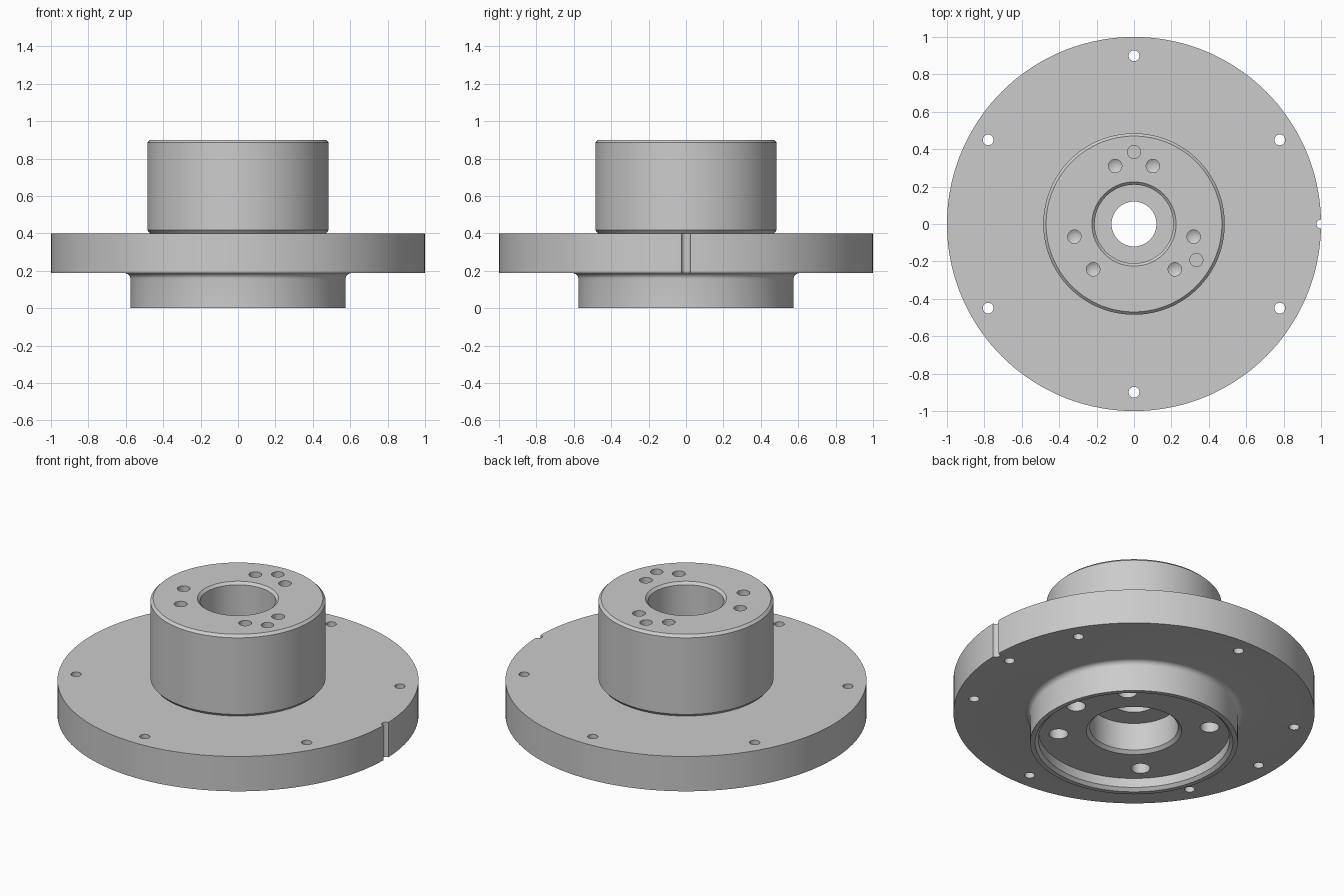
import bpy, bmesh
from math import cos, sin, radians, pi

if "Cube" in bpy.data.objects:
    bpy.data.objects.remove(bpy.data.objects["Cube"])

steel = bpy.data.materials.new("steel_grey")
steel.diffuse_color = (0.6, 0.6, 0.6, 1)
steel.use_nodes = True
steel.node_tree.nodes["Principled BSDF"].inputs["Base Color"].default_value = steel.diffuse_color


def lathe(bm, profile, steps, center=(0, 0), closed=False):
    """Spin an (r, z) profile around a vertical axis through center."""
    cx, cy = center
    vs = [bm.verts.new((cx + r, cy, z)) for r, z in profile]
    es = [bm.edges.new(p) for p in zip(vs, vs[1:])]
    if closed:
        es.append(bm.edges.new((vs[-1], vs[0])))
    bmesh.ops.spin(bm, geom=vs + es, cent=(cx, cy, 0), axis=(0, 0, 1),
                   angle=2 * pi, steps=steps, use_duplicate=False)


def finish(bm, name):
    bmesh.ops.remove_doubles(bm, verts=bm.verts, dist=1e-5)
    bmesh.ops.recalc_face_normals(bm, faces=bm.faces)
    mesh = bpy.data.meshes.new(name)
    bm.to_mesh(mesh)
    bm.free()
    obj = bpy.data.objects.new(name, mesh)
    bpy.context.collection.objects.link(obj)
    mesh.materials.append(steel)
    return obj


def polar(r, deg):
    return r * cos(radians(deg)), r * sin(radians(deg))


# Flanged hub body: one closed cross-section spun around z
fillet = [(0.605 - 0.03 * cos(radians(a)), 0.157 + 0.03 * sin(radians(a)))
          for a in range(0, 91, 15)]
section = [
    (0.575, 0.0), *fillet,                                   # lower spigot
    (1.0, 0.187), (1.0, 0.40),                               # flange
    (0.47, 0.40), (0.485, 0.417), (0.485, 0.885), (0.47, 0.90),  # upper hub
    (0.225, 0.90), (0.21, 0.885), (0.21, 0.37),              # upper bore
    (0.12, 0.37), (0.12, 0.262),                             # small through hole
    (0.245, 0.262), (0.245, 0.093), (0.264, 0.075),          # lower bore
    (0.53, 0.075), (0.53, 0.018), (0.548, 0.0),              # bottom recess
]
bm = bmesh.new()
lathe(bm, section, 144, closed=True)
hub = finish(bm, "flanged_hub")

# All drilled holes gathered into one cutter
bm = bmesh.new()


def drill(center, radius, z_open, z_end, tip=0.0):
    lathe(bm, [(0, z_open), (radius, z_open), (radius, z_end), (0, z_end + tip)],
          24, center)


for k in range(6):                                  # flange bolt holes
    drill(polar(0.9, 30 + 60 * k), 0.029, 0.1, 0.5)
for a in (0, 180):                                  # blind holes under the flange
    drill(polar(0.9, a), 0.029, 0.1, 0.32, 0.015)
drill((1.0, 0.0), 0.024, 0.1, 0.5)                  # rim notch
for a in (90, 210, 330):                            # paired tapped holes in the hub top
    for d in (-18, 18):
        drill(polar(0.326, a + d), 0.036, 1.0, 0.65, -0.022)
for a in (90, -30):                                 # flat dowel holes in the hub top
    drill(polar(0.385, a), 0.035, 1.0, 0.7)
for a in (0, 45, 135, 225, 315):                    # blind holes in the bottom recess
    drill(polar(0.42, a), 0.053, 0.03, 0.33, 0.03)
cutter = finish(bm, "hole_cutter")
cutter.hide_render = True

cut = hub.modifiers.new("holes", 'BOOLEAN')
cut.operation = 'DIFFERENCE'
cut.solver = 'EXACT'
cut.object = cutter

bpy.ops.object.select_all(action='DESELECT')
hub.select_set(True)
bpy.context.view_layer.objects.active = hub
bpy.ops.object.modifier_apply(modifier=cut.name)
bpy.data.objects.remove(cutter)
bpy.ops.object.shade_smooth_by_angle(angle=radians(25))
